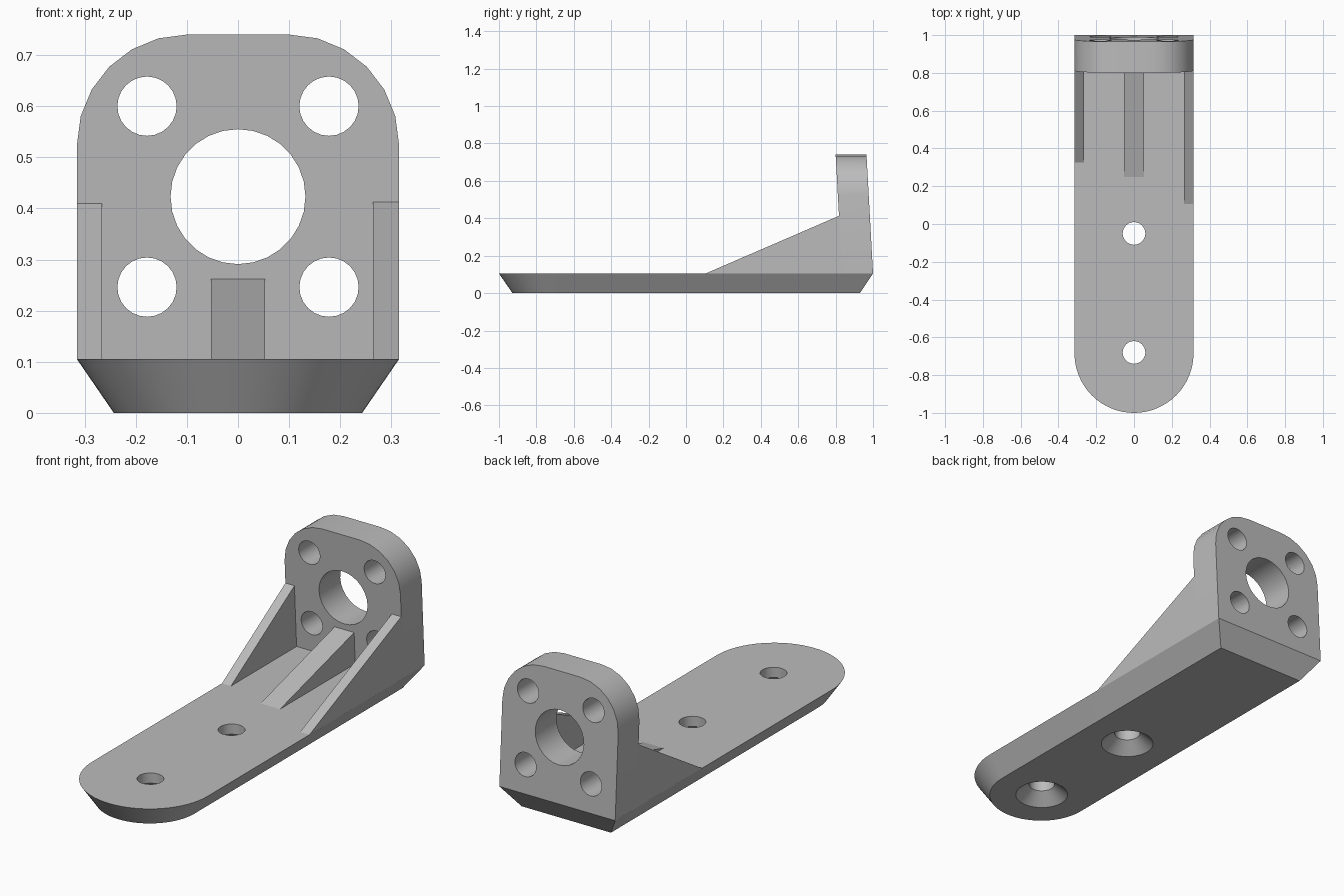
import bpy
import bmesh
from math import sin, cos, pi, radians

cube = bpy.data.objects.get("Cube")
if cube:
    bpy.data.objects.remove(cube, do_unlink=True)

grey = bpy.data.materials.new("plain grey")
grey.use_nodes = True
COLOUR = (0.5, 0.5, 0.5, 1)
grey.diffuse_color = COLOUR
grey.node_tree.nodes["Principled BSDF"].inputs["Base Color"].default_value = COLOUR

HALF = 0.315        # half width of the bracket
DECK = 0.105        # top of the base
TOP = 0.74          # top of the upright plate
LEAN = 0.055        # backward slope of the upright plate


def loft(name, rings):
    """Closed solid through a list of rings with equal point counts."""
    bm = bmesh.new()
    loops = [[bm.verts.new(p) for p in ring] for ring in rings]
    n = len(loops[0])
    for a, b in zip(loops, loops[1:]):
        for i in range(n):
            j = (i + 1) % n
            bm.faces.new((a[i], a[j], b[j], b[i]))
    bm.faces.new(loops[0])
    bm.faces.new(loops[-1])
    bmesh.ops.recalc_face_normals(bm, faces=bm.faces[:])
    mesh = bpy.data.meshes.new(name)
    bm.to_mesh(mesh)
    bm.free()
    mesh.materials.append(grey)
    obj = bpy.data.objects.new(name, mesh)
    bpy.context.collection.objects.link(obj)
    return obj


def arc(cx, cy, r, start, end, steps):
    angles = [radians(start + (end - start) * i / steps) for i in range(steps + 1)]
    return [(cx + r * cos(a), cy + r * sin(a)) for a in angles]


def circle(cx, cy, r, n):
    return arc(cx, cy, r, 0, 360, n)[:-1]


def cut(obj, cutters):
    """Subtract each cutter from the part, then discard it."""
    bpy.context.view_layer.objects.active = obj
    for cutter in cutters:
        cutter.hide_render = True
        mod = obj.modifiers.new("hole", 'BOOLEAN')
        mod.operation = 'DIFFERENCE'
        mod.solver = 'EXACT'
        mod.object = cutter
        bpy.ops.object.modifier_apply(modifier=mod.name)
        bpy.data.objects.remove(cutter, do_unlink=True)


def plate_front(z):
    return 0.8 + LEAN * (TOP - z)


def plate_back(z):
    return 0.965 + LEAN * (TOP - z)


# Base: round front, square back, sides tapering in towards the floor
def base_ring(half, back, z):
    outline = arc(0, -1 + HALF, half, 180, 360, 32) + [(half, back), (-half, back)]
    return [(x, y, z) for x, y in outline]


base = loft("base", [base_ring(0.243, 0.93, 0), base_ring(HALF, 1, DECK)])

# Countersunk screw holes, wide side at the floor
screw_profile = [(0.123, -0.02), (0.123, 0), (0.06, 0.055), (0.06, 0.2)]
cut(base, [loft("screw_cutter", [[(x, y, z) for x, y in circle(0, yc, r, 32)]
                                 for r, z in screw_profile])
           for yc in (-0.05, -0.68)])

# Upright plate: rounded top corners, leaning faces
R = 0.215
outline = ([(-HALF, DECK), (HALF, DECK)]
           + arc(HALF - R, TOP - R, R, 0, 90, 6)
           + arc(R - HALF, TOP - R, R, 90, 180, 6))
plate = loft("upright_plate", [[(x, face(z), z) for x, z in outline]
                               for face in (plate_front, plate_back)])

# Centre bore and four bolt holes
holes = [(0, 0.423, 0.132, 28)]
holes += [(x, z, 0.058, 24) for x in (-0.178, 0.178) for z in (0.246, 0.6)]
cut(plate, [loft("bore_cutter", [[(x, y, z) for x, z in circle(cx, cz, r, n)]
                                 for y in (0.7, 1.1)])
            for cx, cz, r, n in holes])


# Triangular ribs bracing the plate
def rib(name, x0, x1, start, height):
    side = [(start, DECK), (plate_front(DECK), DECK), (plate_front(height), height)]
    return loft(name, [[(x, y, z) for y, z in side] for x in (x0, x1)])


parts = [
    base, plate,
    rib("left_rib", 0.264, HALF, 0.105, 0.413),
    rib("right_rib", -HALF, -0.266, 0.325, 0.41),
    rib("centre_rib", -0.053, 0.053, 0.25, 0.262),
]

# Smooth the curved walls, keep the edges sharp
bpy.ops.object.select_all(action='DESELECT')
for part in parts:
    part.select_set(True)
bpy.context.view_layer.objects.active = base
bpy.ops.object.shade_smooth_by_angle(angle=radians(30))
